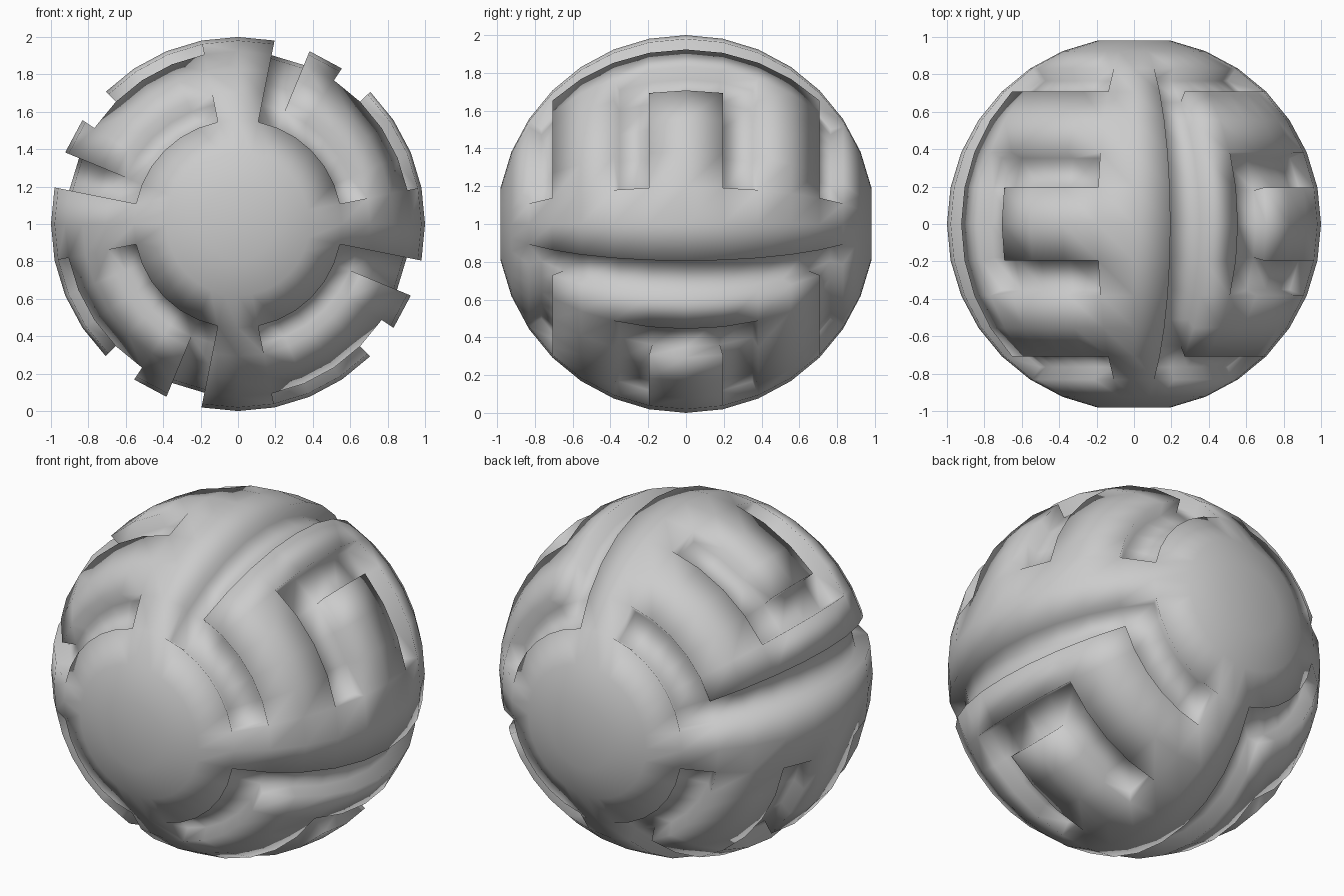
import bpy, bmesh, math
from mathutils import Matrix

if "Cube" in bpy.data.objects:
    bpy.data.objects.remove(bpy.data.objects["Cube"])

STEP = math.radians(11.25)
FLOOR = 0.92          # radius of the groove floors

bm = bmesh.new()
# sphere with its axis along y
bmesh.ops.create_uvsphere(bm, u_segments=32, v_segments=16, radius=1,
                          matrix=Matrix.Rotation(math.pi / 2, 4, 'X'))


def recessed(face):
    """Nested U-shaped grooves, repeated in four quadrants around y."""
    c = face.calc_center_median()
    a = math.floor(math.atan2(c.x, c.z) / STEP) % 8
    j = int(math.acos(c.y / c.length) / STEP)
    m = min(j, 15 - j)
    outer = 1 <= a <= 6 and (m == 3 or (a == 1 and m >= 3))
    inner = 3 <= a <= 6 and (m == 6 or (a == 3 and m >= 6))
    return outer or inner


# sink the grooves
faces = [f for f in bm.faces if recessed(f)]
new = bmesh.ops.extrude_face_region(bm, geom=faces)["geom"]
for v in new:
    if isinstance(v, bmesh.types.BMVert):
        v.co *= FLOOR
old = [f for f in faces if f.is_valid]
if old:
    bmesh.ops.delete(bm, geom=old, context='FACES')

# flatten the two poles
cap = math.cos(STEP)
for v in bm.verts:
    v.co.y = max(-cap, min(cap, v.co.y))

bmesh.ops.recalc_face_normals(bm, faces=bm.faces[:])
for f in bm.faces:
    f.smooth = True
bmesh.ops.translate(bm, verts=bm.verts[:], vec=(0, 0, 1))

mesh = bpy.data.meshes.new("grooved_ball")
bm.to_mesh(mesh)
bm.free()
ball = bpy.data.objects.new("grooved_ball", mesh)
bpy.context.collection.objects.link(ball)
